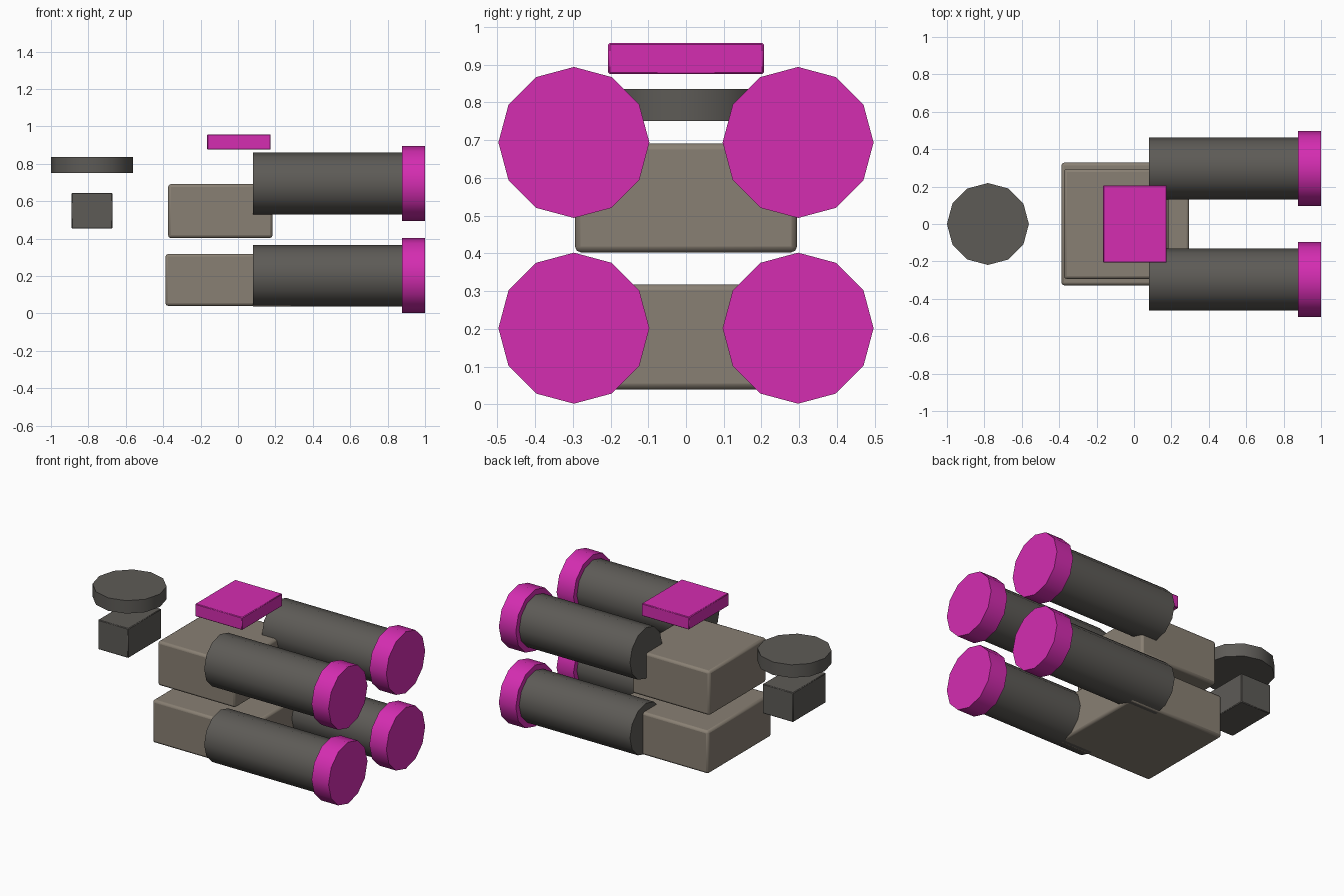
import bpy
import math

cube = bpy.data.objects.get("Cube")
if cube:
    bpy.data.objects.remove(cube, do_unlink=True)


def material(name, rgb):
    m = bpy.data.materials.new(name)
    m.use_nodes = True
    m.diffuse_color = (*rgb, 1)
    m.node_tree.nodes["Principled BSDF"].inputs["Base Color"].default_value = (*rgb, 1)
    return m


magenta = material("magenta", (0.66, 0.026, 0.44))
charcoal = material("charcoal", (0.11, 0.104, 0.094))
taupe = material("taupe", (0.25, 0.215, 0.172))


def finish(name, mat, bevel, segments):
    obj = bpy.context.object
    obj.name = name
    obj.data.materials.append(mat)
    bpy.ops.object.transform_apply(location=False, rotation=True, scale=True)
    if bevel:
        mod = obj.modifiers.new("edge_bevel", "BEVEL")
        mod.width = bevel
        mod.segments = segments
        mod.limit_method = "ANGLE"
        mod.angle_limit = math.radians(40)
    bpy.ops.object.shade_smooth_by_angle(angle=math.radians(40))
    return obj


def block(name, low, high, mat, bevel, segments=1):
    centre = [(a + b) / 2 for a, b in zip(low, high)]
    bpy.ops.mesh.primitive_cube_add(size=1, location=centre)
    bpy.context.object.scale = [b - a for a, b in zip(low, high)]
    return finish(name, mat, bevel, segments)


def drum(name, centre, radius, depth, mat, along_x=False, bevel=0.0):
    # Twelve sides, with corners on the main axes
    bpy.ops.mesh.primitive_cylinder_add(
        vertices=12, radius=radius, depth=depth, location=centre,
        rotation=(0, math.pi / 2 if along_x else 0, 0))
    return finish(name, mat, bevel, 1)


# Stacked bodies
block("lower_body", (-0.388, -0.328, 0.04), (0.295, 0.328, 0.318), taupe, 0.015, 2)
block("upper_body", (-0.374, -0.294, 0.403), (0.185, 0.294, 0.691), taupe, 0.015, 2)

# Four barrels with wide end caps
for level, z in (("lower", 0.202), ("upper", 0.694)):
    for side, y in (("front", -0.297), ("back", 0.297)):
        drum(f"{level}_{side}_barrel", (0.485, y, z), 0.165, 0.81, charcoal, True)
        drum(f"{level}_{side}_cap", (0.939, y, z), 0.2, 0.122, magenta, True)

# Floating plate over the bodies
block("top_plate", (-0.165, -0.206, 0.875), (0.175, 0.206, 0.957), magenta, 0.004)

# Detached block and disc
block("rear_block", (-0.89, -0.17, 0.453), (-0.671, 0.17, 0.645), charcoal, 0.004)
drum("rear_disc", (-0.781, 0, 0.793), 0.219, 0.084, charcoal)
